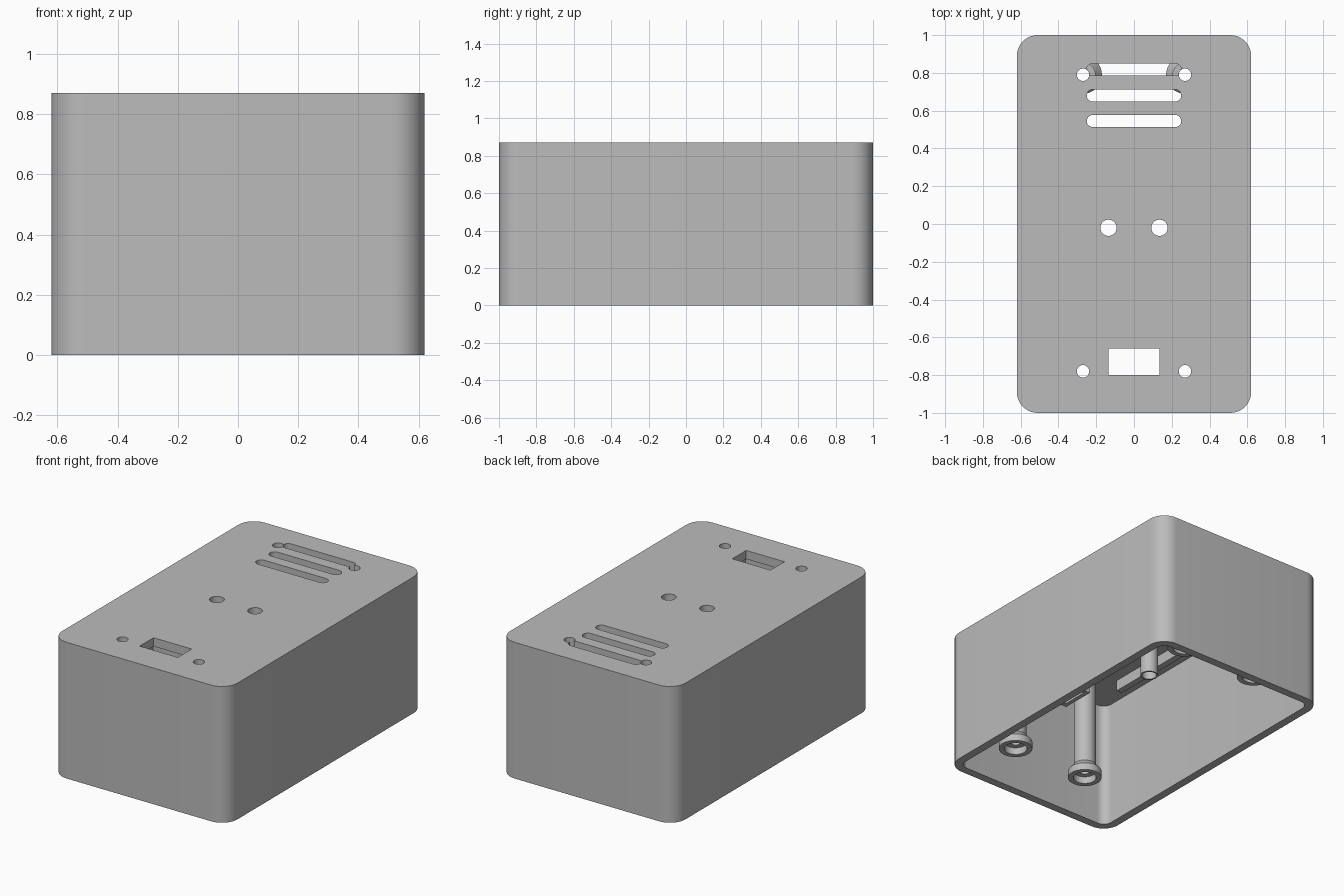
import bpy, bmesh
from math import sin, cos, pi, radians
from mathutils import Vector

cube = bpy.data.objects.get("Cube")
if cube:
    bpy.data.objects.remove(cube, do_unlink=True)

grey = bpy.data.materials.new("plain grey")
grey.use_nodes = True
GREY = (0.5, 0.5, 0.5, 1)
grey.diffuse_color = GREY
grey.node_tree.nodes["Principled BSDF"].inputs["Base Color"].default_value = GREY


def make_object(name, bm):
    bmesh.ops.recalc_face_normals(bm, faces=bm.faces)
    mesh = bpy.data.meshes.new(name)
    bm.to_mesh(mesh)
    bm.free()
    mesh.materials.append(grey)
    obj = bpy.data.objects.new(name, mesh)
    bpy.context.collection.objects.link(obj)
    return obj


def add_prism(bm, cx, cy, hx, hy, z0, z1, r=0.0, steps=10):
    """Upright prism with a rounded rectangle outline."""
    outline = []
    for i, (sx, sy) in enumerate(((1, 1), (-1, 1), (-1, -1), (1, -1))):
        for k in range(steps + 1 if r else 1):
            a = (i + k / steps) * pi / 2
            p = (cx + sx * (hx - r) + r * cos(a), cy + sy * (hy - r) + r * sin(a))
            if not outline or (Vector(p) - Vector(outline[-1])).length > 1e-5:
                outline.append(p)
    if (Vector(outline[0]) - Vector(outline[-1])).length < 1e-5:
        outline.pop()
    low = [bm.verts.new((x, y, z0)) for x, y in outline]
    high = [bm.verts.new((x, y, z1)) for x, y in outline]
    bm.faces.new(low[::-1])
    bm.faces.new(high)
    n = len(outline)
    for i in range(n):
        j = (i + 1) % n
        bm.faces.new((low[i], low[j], high[j], high[i]))


def prisms(name, *specs):
    bm = bmesh.new()
    for spec in specs:
        add_prism(bm, *spec)
    return make_object(name, bm)


def cut(obj, *cutters):
    for cutter in cutters:
        cutter.hide_render = True
        mod = obj.modifiers.new("cut", 'BOOLEAN')
        mod.operation = 'DIFFERENCE'
        mod.solver = 'EXACT'
        mod.object = cutter
    deps = bpy.context.evaluated_depsgraph_get()
    obj.data = bpy.data.meshes.new_from_object(obj.evaluated_get(deps))
    obj.modifiers.clear()
    for cutter in cutters:
        bpy.data.objects.remove(cutter, do_unlink=True)


def lathe(name, x, y, profile, segments=40):
    """Closed ring profile of (radius, z) turned about an upright axis."""
    bm = bmesh.new()
    rings = [[bm.verts.new((x + r * cos(2 * pi * k / segments),
                            y + r * sin(2 * pi * k / segments), z))
              for k in range(segments)] for r, z in profile]
    for a, b in zip(rings, rings[1:] + rings[:1]):
        for k in range(segments):
            m = (k + 1) % segments
            bm.faces.new((a[k], a[m], b[m], b[k]))
    return make_object(name, bm)


HX, HY, TOP, CEIL = 0.62, 1.0, 0.87, 0.815
WALL, CORNER = 0.053, 0.11
SCREW = 0.033
post_spots = [(sx * 0.27, y) for sx in (-1, 1) for y in (-0.78, 0.79)]
tube_spots = [(sx * 0.135, -0.02) for sx in (-1, 1)]

# Outer shell, open underneath
shell = prisms("enclosure_shell", (0, 0, HX, HY, 0, TOP, CORNER))
cavity = prisms("cavity_cutter", (0, 0, HX - WALL, HY - WALL, -0.1, CEIL, CORNER - WALL))

# Top openings: vents, screw holes, round holes and a window
c0, c1 = CEIL - 0.1, TOP + 0.1
openings = [(0, y, 0.25, 0.032, c0, c1, 0.032) for y in (0.818, 0.68, 0.545)]
openings += [(0, -0.73, 0.135, 0.07, c0, c1)]
openings += [(x, y, 0.043, 0.043, c0, c1, 0.043) for x, y in tube_spots]
cut(shell, cavity, prisms("opening_cutter", *openings))
# Screw holes sit close to the vents, so they are cut on their own
cut(shell, prisms("screw_cutter", *[(x, y, SCREW, SCREW, c0, c1, SCREW) for x, y in post_spots]))

parts = [shell]

# Hollow screw posts with flared, counterbored feet
for x, y in post_spots:
    side = "left" if x > 0 else "right"
    end = "back" if y > 0 else "front"
    parts.append(lathe(f"{end}_{side}_screw_post", x, y, [
        (SCREW, CEIL), (0.066, CEIL), (0.066, 0.235), (0.1, 0.195), (0.1, 0.15),
        (0.068, 0.15), (0.068, 0.195), (SCREW, 0.195)]))

# Short tubes under the round holes
for x, y in tube_spots:
    side = "left" if x > 0 else "right"
    parts.append(lathe(f"{side}_light_tube", x, y, [
        (0.043, CEIL), (0.053, CEIL), (0.053, 0.47), (0.043, 0.47)]))

# Frame hanging under the window
frame = prisms("window_frame", (0, -0.73, 0.175, 0.11, 0.63, CEIL))
cut(frame, prisms("frame_cutter", (0, -0.73, 0.148, 0.083, 0.5, TOP)))
parts.append(frame)

# Stiffening ribs under the top
for sx, side in ((1, "left"), (-1, "right")):
    parts.append(prisms(f"{side}_rib", (sx * 0.43, 0, 0.02, 0.65, CEIL - 0.07, CEIL)))

# Smooth rounded surfaces, sharp edges kept
bpy.ops.object.select_all(action='DESELECT')
for obj in parts:
    obj.select_set(True)
bpy.context.view_layer.objects.active = shell
bpy.ops.object.shade_smooth_by_angle(angle=radians(30))
